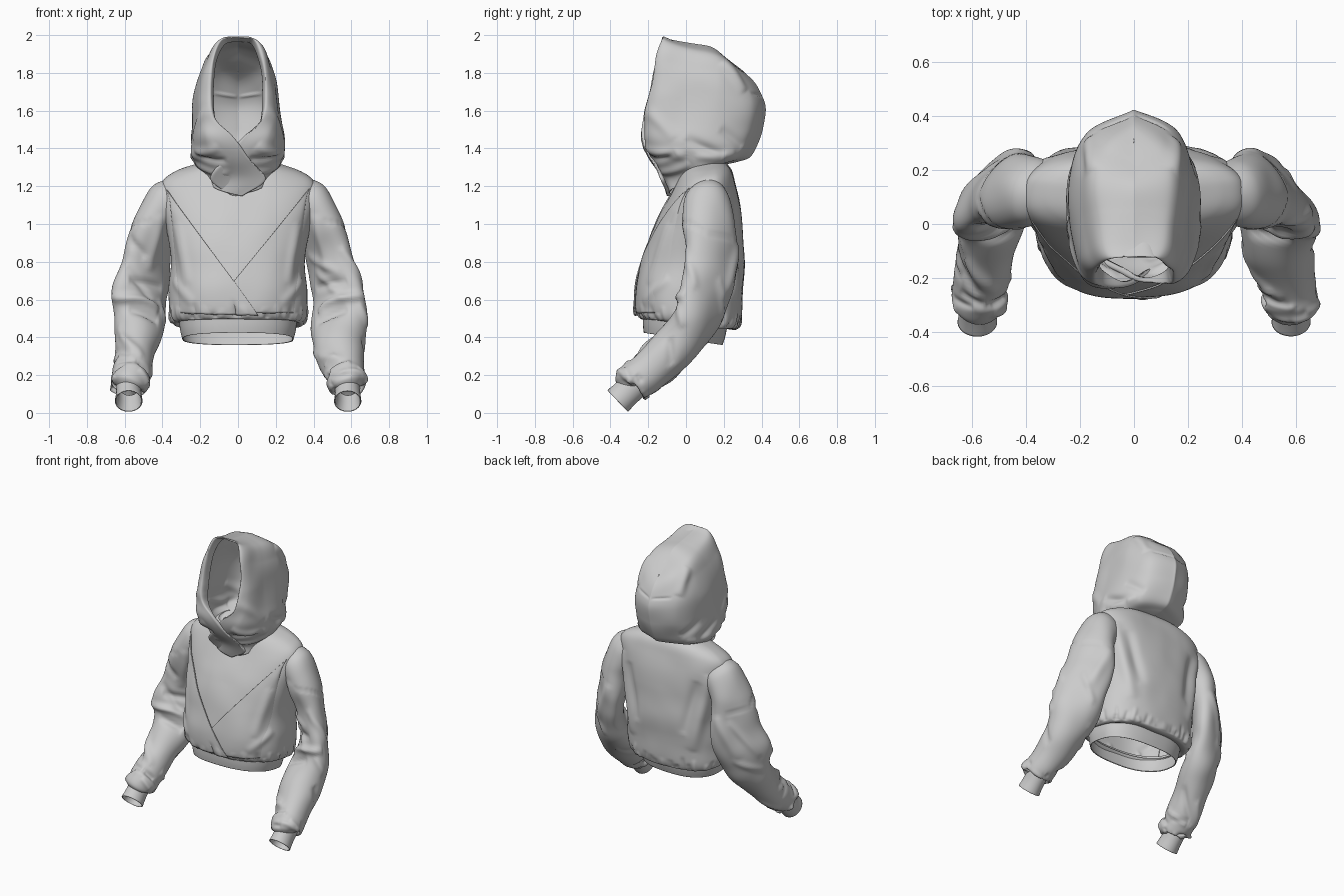
import bpy, bmesh, math, random
from mathutils import Vector, noise
from mathutils.bvhtree import BVHTree
from mathutils.geometry import intersect_point_line

if "Cube" in bpy.data.objects:
    bpy.data.objects.remove(bpy.data.objects["Cube"])

random.seed(4)
V = Vector


def resample(p, n, closed=False):
    """Catmull-Rom through p, n samples."""
    m, out = len(p), []
    g = (lambda j: p[j % m]) if closed else (lambda j: p[max(0, min(m - 1, j))])
    for i in range(n):
        t = i * m / n if closed else i * (m - 1) / (n - 1)
        k = min(int(t), m - (1 if closed else 2))
        f = t - k
        a, b, c, d = g(k - 1), g(k), g(k + 1), g(k + 2)
        out.append(.5 * (2 * b + (c - a) * f + (2 * a - 5 * b + 4 * c - d) * f ** 2
                         + (3 * b - a - 3 * c + d) * f ** 3))
    return out


def thicken(ob, t):
    s = ob.modifiers.new("thickness", 'SOLIDIFY')
    s.thickness, s.offset = t, 0


def surface(name, rows, nu, nv, closed=False, thick=0, wobble=.006):
    """Smooth cloth surface lofted through rows of points, normals outward."""
    rows = [resample(r, nu, closed) for r in rows]
    cols = [resample([r[i] for r in rows], nv) for i in range(nu)]
    verts = [cols[i][j] for j in range(nv) for i in range(nu)]
    faces = [(j * nu + i, j * nu + (i + 1) % nu, (j + 1) * nu + (i + 1) % nu, (j + 1) * nu + i)
             for j in range(nv - 1) for i in range(nu if closed else nu - 1)]
    me = bpy.data.meshes.new(name)
    me.from_pydata(verts, [], faces)
    mid = [sum((c[j] for c in cols), V()) / nu for j in range(nv)]
    if sum(p.normal.dot(p.center - mid[p.vertices[0] // nu]) for p in me.polygons) < 0:
        me.flip_normals()
    for p in me.polygons:
        p.use_smooth = True
    for v, n in [(v, v.normal.copy()) for v in me.vertices]:
        v.co += n * wobble * noise.noise(v.co * 6)
    ob = bpy.data.objects.new(name, me)
    bpy.context.collection.objects.link(ob)
    if thick:
        thicken(ob, thick)
    return ob


def tree(ob):
    return BVHTree.FromPolygons([v.co for v in ob.data.vertices], [p.vertices for p in ob.data.polygons])


def folds(ob, items):
    """Raise or sink the cloth along lines snapped to it: (a, b, width, depth)."""
    bvh, vs = tree(ob), ob.data.vertices
    norm = [v.normal.copy() for v in vs]
    base = [v.co.copy() for v in vs]
    for a, b, w, d in items:
        a, b = V(a), V(b)
        line = [bvh.find_nearest(a.lerp(b, i / 8))[0] for i in range(9)]
        c, reach = line[4], max((q - line[4]).length for q in line) + 2.5 * w
        for i, p in enumerate(base):
            if (p - c).length > reach:
                continue
            best = (9, 0)
            for k in range(8):
                if (line[k + 1] - line[k]).length < 1e-6:
                    continue
                t = max(0, min(1, intersect_point_line(p, line[k], line[k + 1])[1]))
                best = min(best, ((p - line[k].lerp(line[k + 1], t)).length, (k + t) / 8))
            taper = max(.0, math.sin(math.pi * best[1])) ** .5
            vs[i].co += norm[i] * d * taper * math.exp(-(best[0] / w) ** 2)


def body_ring(zf, zb, hw, yf, yb):
    """Level-ish ring round the body, tilted from front height to back height, squarer behind."""
    out = []
    for i in range(32):
        a = 2 * math.pi * i / 32
        s, c = math.sin(a), -math.cos(a)
        e = .85 - .1 * max(0, c)
        y = math.copysign(abs(c) ** (.85 if c < 0 else .72), c) * .5 + .5
        out.append(V((hw * math.copysign(abs(s) ** e, s), yf + (yb - yf) * y, zf + (zb - zf) * y)))
    return out


# Torso
torso = surface("torso", [body_ring(*r) for r in [
    (.52, .46, .30, -.21, .20), (.50, .44, .335, -.235, .26), (.55, .48, .365, -.258, .29),
    (.66, .62, .368, -.258, .30), (.8, .8, .355, -.23, .31), (.95, .97, .375, -.185, .30),
    (1.1, 1.12, .405, -.115, .285), (1.205, 1.225, .405, -.058, .262), (1.265, 1.29, .33, -.028, .24),
    (1.31, 1.335, .20, -.005, .20)]], 200, 100, True)
marks = []
for i in range(46):  # gathers at the hem
    a = 2 * math.pi * (i + random.random() * .7) / 46
    x, y = .37 * math.sin(a), .02 - .28 * math.cos(a)
    z = .50 - .06 * (y + .26) / .56
    marks.append(((x, y, z - .01), (x * .99 + random.uniform(-.03, .03), y, z + random.uniform(.04, .1)),
                  .013, random.choice((-.009, .007))))
for s in (-1, 1):  # drag folds beside the sleeves
    marks += [((s * .35, .22, 1.15), (s * .24, .28, .6), .04, .02),
              ((s * .27, .26, 1.1), (s * .18, .29, .72), .035, -.014),
              ((s * .33, -.1, 1.0), (s * .27, -.2, .68), .03, .012),
              ((s * .22, -.2, .58), (s * .36, -.1, .72), .025, .012)]
folds(torso, marks)

# Waistband
surface("waistband", [body_ring(*r) for r in [(.425, .36, .29, -.22, .19), (.47, .41, .302, -.224, .205),
                                             (.54, .48, .312, -.225, .22)]], 96, 14, True, .006, .003)


# Crossed front panels laid on the torso
def panel(name, top, low, top_out, low_out, lift):
    bvh, rows = tree(torso), []
    for j in range(40):
        a, b = V(top).lerp(V(low), j / 39), V(top_out).lerp(V(low_out), j / 39)
        row = []
        for i in range(30):
            u = i / 29
            p = a.lerp(b, u)
            hit, n = bvh.ray_cast(V((p.x, -1, p.y)), V((0, 1, 0)))[:2]
            if hit is None:
                hit, n = bvh.find_nearest(V((p.x, -.2, p.y)))[:2]
            row.append(hit + n * (lift * min(1, j / 6) * (1 - u ** 6) - .008 * u ** 6))
        rows.append(row)
    surface(name, rows, 60, 60, False, .006, 0)


panel("front_panel_under", (.378, 1.19), (-.155, .53), (.36, 1.15), (.325, .53), .008)
panel("front_panel_over", (-.378, 1.185), (.105, .52), (-.36, 1.14), (-.325, .53), .015)


# Sleeves and cuffs: path x, y, z, two radii, shear (outside forward, inside back)
def tube_rows(path, s):
    pts, rows = [V((s * p[0], p[1], p[2])) for p in path], []
    for i, p in enumerate(pts):
        t = (pts[min(i + 1, len(pts) - 1)] - pts[max(i - 1, 0)]).normalized()
        side = (V((1, 0, 0)) - t * t.x).normalized()
        up = t.cross(side)
        row = []
        for k in range(16):
            dx = path[i][3] * math.sin(k * math.pi / 8)
            q = p + side * dx + up * path[i][4] * math.cos(k * math.pi / 8)
            q.y -= s * dx * (path[i][5] if len(path[i]) > 5 else 0)
            row.append(q)
        rows.append(row)
    return rows


shoulder = [(.29, .12, 1.19, .07, .07), (.37, .12, 1.125, .115, .12, .1), (.45, .12, .98, .115, .13, .35),
            (.485, .135, .80, .127, .115, .6)]
forearm = {1: [(.53, .10, .63, .135, .115, .6), (.54, .045, .48, .148, .115, .3), (.54, -.08, .33, .138, .115)],
           -1: [(.52, .10, .63, .15, .115, .6), (.52, .045, .48, .135, .115, .3), (.545, -.08, .33, .108, .115)]}
wrist = [(.57, -.21, .205, .1, .11), (.573, -.275, .165, .103, .105), (.58, -.295, .148, .085, .09),
         (.58, -.285, .14, .055, .065)]
for s, label in ((1, "right"), (-1, "left")):
    NU, NV = 96, 110
    sl = surface("sleeve_" + label, tube_rows(shoulder + forearm[s] + wrist, s), NU, NV, True, 0, .012)
    at = lambda j, i: sl.data.vertices[min(NV - 1, j) * NU + i % NU].co.copy()
    marks = [((s * .45, -.02, 1.02), (s * .62, .12, .95), .009, -.007),   # dropped shoulder seam
             ((s * .62, .12, .95), (s * .5, .28, .92), .009, -.007),
             ((s * .38, 0, .56), (s * .66, .0, .62), .025, .028),         # elbow
             ((s * .38, -.04, .50), (s * .58, -.06, .55), .022, -.022),
             ((s * .40, .1, .66), (s * .58, -.01, .70), .022, -.018),
             ((s * .42, .28, .9), (s * .55, .2, .6), .035, .015),
             ((s * .42, .02, 1.05), (s * .46, .02, .75), .03, .016)]
    for k in range(10):   # long diagonal drags
        j, i = random.randint(25, 75), random.randrange(NU)
        marks.append((at(j, i), at(j + random.randint(6, 16), i + random.randint(10, 22)), .022,
                      random.choice((-.014, .011))))
    for k in range(14):   # bunching above the cuff
        j, i = random.randint(72, 94), random.randrange(NU)
        marks.append((at(j, i), at(j + random.randint(-3, 6), i + random.randint(14, 26)), .016,
                      random.choice((-.011, .011))))
    folds(sl, marks)
    surface("cuff_" + label, tube_rows([(.58, -.27, .15, .064, .074), (.58, -.318, .105, .064, .074),
                                        (.58, -.362, .063, .07, .076)], s), 48, 12, True, .006, .004)

# Hood: (front, side, back heights, edge x, edge y, half width right and left, back y), top down
hood_rows = [(1.99, 1.93, 1.80, 0, -.12, 0, 0, .31), (1.975, 1.89, 1.75, .088, -.125, .135, .135, .36),
             (1.87, 1.79, 1.69, .132, -.155, .182, .192, .395), (1.72, 1.67, 1.61, .148, -.185, .21, .232, .42),
             (1.57, 1.52, 1.5, .135, -.22, .224, .236, .405), (1.47, 1.42, 1.41, .05, -.232, .24, .247, .37),
             (1.36, 1.35, 1.355, -.03, -.195, .232, .238, .335),
             (1.24, 1.31, 1.335, -.125, -.135, .21, .21, .28), (1.15, 1.285, 1.32, -.01, -.1, .19, .19, .22)]
HU, HV, bm = 100, 110, bmesh.new()
for s in (1, -1):
    rows = []
    for k, (zf, zm, zb, ex, ey, hr, hl, yb) in enumerate(hood_rows):
        hw = hr if s > 0 else hl
        y2, y4 = ey + .17, yb - .08
        tuck = .014 if s > 0 and k > 4 else 0      # one side passes behind the other
        e1 = .045 if k < 5 else .018
        pts = [(ex - .016 * (ex > .05), ey + .05, zf - .025), (ex, ey + tuck, zf),
               (ex + .6 * (hw - ex), ey + e1 + tuck * .5, .75 * zf + .25 * zm),
               (hw * .97, y2, .35 * zf + .65 * zm), (hw, y2 + .55 * (y4 - y2), zm),
               (hw * .72, y4, .5 * (zm + zb)), (0, yb, zb)]
        if k > 4:
            pts[0] = (ex - .01, ey + .02 + tuck, zf)
        rows.append([V((s * x, y, z)) for x, y, z in pts])
    half = surface("hood", rows, HU, HV, False, 0, .009)
    folds(half, [
        ((s * .10, -.2, 1.42), (s * .25, .0, 1.36), .028, .018),      # neck rolls
        ((s * .06, -.19, 1.34), (s * .23, -.05, 1.38), .02, -.018),
        ((s * .05, -.16, 1.26), (s * .22, .02, 1.32), .024, .016),
        ((s * .24, .0, 1.45), (s * .22, .2, 1.36), .028, -.018),
        ((s * .23, .05, 1.36), (s * .2, .27, 1.37), .022, .01),
        ((s * .18, .32, 1.40), (s * .22, .18, 1.50), .028, -.012),
        ((s * .15, -.19, 1.6), (s * .23, -.06, 1.45), .03, .01),
        ((s * .16, .2, 1.87), (s * .19, .34, 1.72), .03, .018),       # crown corner
        ((s * .01, .41, 1.68), (s * .14, .36, 1.70), .008, -.007)])   # back dart
    bm.from_mesh(half.data)
    if s > 0:
        hood = half
bpy.data.objects.remove(half)

# Sew the two hood halves along the crown and centre back
bm.verts.ensure_lookup_table()
pairs = {}
for i in [i for i in range(HU * HV) if i < HU or i % HU == HU - 1]:
    a, b = bm.verts[i], bm.verts[i + HU * HV]
    a.co = (a.co + b.co) / 2
    a.co.x = 0
    pairs[b] = a
bmesh.ops.weld_verts(bm, targetmap=pairs)
bm.to_mesh(hood.data)
bm.free()
thicken(hood, .006)
